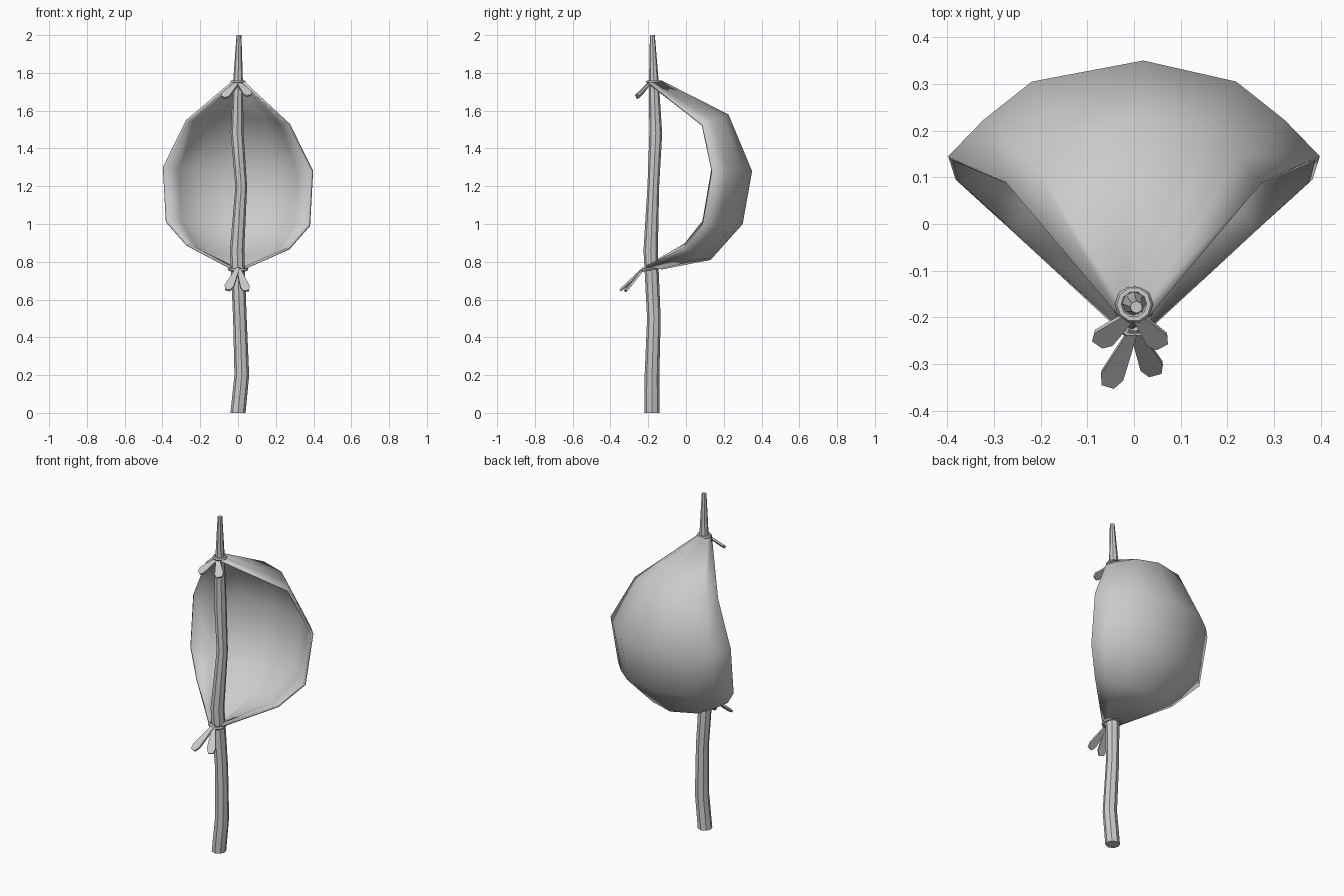
import bpy, math
from mathutils import Vector

if "Cube" in bpy.data.objects:
    bpy.data.objects.remove(bpy.data.objects["Cube"])


def make(name, verts, faces):
    me = bpy.data.meshes.new(name)
    me.from_pydata(verts, [], faces)
    me.update()
    ob = bpy.data.objects.new(name, me)
    bpy.context.collection.objects.link(ob)
    return ob


def smooth(ob, angle=40):
    bpy.ops.object.select_all(action='DESELECT')
    bpy.context.view_layer.objects.active = ob
    ob.select_set(True)
    bpy.ops.object.shade_smooth_by_angle(angle=math.radians(angle))


# Crooked wooden pole: x, y, z, radius per ring
SIDES = 8
rings = [(0, -.18, 0, .04), (.02, -.18, .2, .039), (.01, -.17, .5, .036),
         (-.005, -.187, .86, .038), (.017, -.173, 1.2, .031),
         (-.005, -.16, 1.48, .034), (0, -.17, 1.75, .026), (.005, -.178, 2.0, .013)]
verts = [(x + r * math.cos(2 * math.pi * k / SIDES), y + r * math.sin(2 * math.pi * k / SIDES), z)
         for x, y, z, r in rings for k in range(SIDES)]
faces = [(i * SIDES + k, i * SIDES + (k + 1) % SIDES,
          (i + 1) * SIDES + (k + 1) % SIDES, (i + 1) * SIDES + k)
         for i in range(len(rings) - 1) for k in range(SIDES)]
faces += [tuple(reversed(range(SIDES))), tuple(range(len(verts) - SIDES, len(verts)))]
smooth(make("pole", verts, faces))

# Billowing sail: rim x, rim y, rim z, middle y, middle z per row
rows = [(.032, -.198, 1.755, -.13, 1.76), (.275, .09, 1.54, .225, 1.58),
        (.398, .145, 1.29, .35, 1.28), (.382, .095, 1.0, .30, 1.0),
        (.272, -.005, .875, .13, .81), (.045, -.215, .765, -.125, .76)]
# Across the sail: share of the rim width, blend from middle to rim
cols = [(-1, 1), (-.81, .62), (-.55, .22), (.05, 0), (.55, .22), (.81, .62), (1, 1)]
n = len(cols)
verts = [(rx * u, my + (ry - my) * w, mz + (rz - mz) * w - .01 * u * (0 < i < 5))
         for i, (rx, ry, rz, my, mz) in enumerate(rows) for u, w in cols]
faces = [(i * n + k, i * n + k + 1, (i + 1) * n + k + 1, (i + 1) * n + k)
         for i in range(len(rows) - 1) for k in range(n - 1)]
sail = make("sail", verts, faces)
# Make normals face the back, then thicken inwards
if sum(p.normal.y for p in sail.data.polygons) < 0:
    sail.data.flip_normals()
smooth(sail, 60)
mod = sail.modifiers.new("thickness", 'SOLIDIFY')
mod.thickness = .014
mod.offset = -1


# Cords wrapped round the pole
def tie(name, loc, radius, tilt):
    bpy.ops.mesh.primitive_torus_add(location=loc, rotation=(tilt, 0, 0), major_segments=10,
                                     minor_segments=6, major_radius=radius, minor_radius=.009)
    bpy.context.object.name = name
    smooth(bpy.context.object)


tie("upper_tie", (0, -.172, 1.753), .032, 0)
tie("lower_tie", (0, -.19, .762), .046, .15)


# Flat knotted cloth ends that flare outwards
def tail(name, start, end, width=.05, thick=.012):
    a, b = Vector(start), Vector(end)
    d = b - a
    side = d.cross(Vector((0, -.6, 1))).normalized()
    up = side.cross(d).normalized() * thick / 2
    stations = [(0, .009), (.45, width * .36), (.83, width * .5), (1, width * .28)]
    v = []
    for t, h in stations:
        c = a + d * t
        v += [c - side * h - up, c + side * h - up, c + side * h + up, c - side * h + up]
    f = [(i * 4 + k, i * 4 + (k + 1) % 4, i * 4 + 4 + (k + 1) % 4, i * 4 + 4 + k)
         for i in range(3) for k in range(4)]
    smooth(make(name, v, f + [(3, 2, 1, 0), (12, 13, 14, 15)]), 30)


tail("upper_tail_left", (0, -.19, 1.75), (-.078, -.255, 1.67))
tail("upper_tail_right", (0, -.19, 1.75), (.06, -.26, 1.68))
tail("lower_tail_left", (0, -.225, .765), (-.056, -.345, .65))
tail("lower_tail_right", (0, -.225, .765), (.045, -.32, .645))
